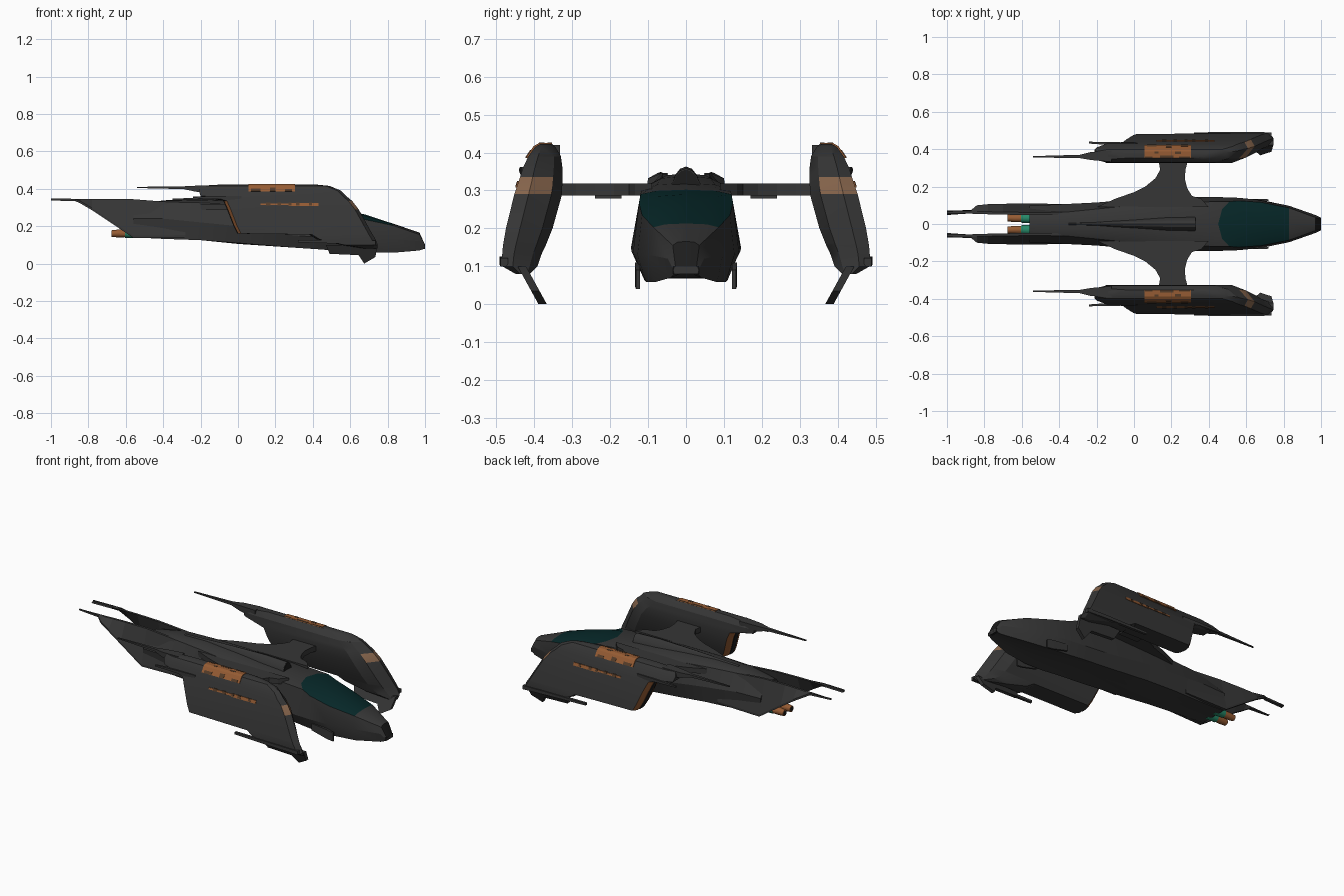
import bpy, bmesh, math

if "Cube" in bpy.data.objects:
    bpy.data.objects.remove(bpy.data.objects["Cube"])


def material(name, rgb):
    m = bpy.data.materials.new(name)
    m.diffuse_color = (*rgb, 1)
    m.use_nodes = True
    m.node_tree.nodes["Principled BSDF"].inputs["Base Color"].default_value = m.diffuse_color
    return m


GREY = material("charcoal hull", (0.037, 0.037, 0.037))
DARK = material("dark intake", (0.012, 0.012, 0.012))
TEAL = material("teal glass", (0.002, 0.021, 0.022))
ORANGE = material("burnt orange", (0.30, 0.105, 0.033))
BROWN = material("worn brown", (0.09, 0.045, 0.022))
TAN = material("tan band", (0.25, 0.135, 0.075))
GREEN = material("green engine glow", (0.02, 0.25, 0.14))


def finish(name, bm, mats, mirror, smooth):
    bmesh.ops.recalc_face_normals(bm, faces=bm.faces)
    me = bpy.data.meshes.new(name)
    bm.to_mesh(me)
    bm.free()
    for m in mats:
        me.materials.append(m)
    ob = bpy.data.objects.new(name, me)
    bpy.context.collection.objects.link(ob)
    if smooth:
        bpy.ops.object.select_all(action='DESELECT')
        ob.select_set(True)
        bpy.context.view_layer.objects.active = ob
        bpy.ops.object.shade_smooth_by_angle(angle=math.radians(smooth))
    if mirror:
        ob.modifiers.new("mirror", 'MIRROR').use_axis = (False, True, False)
    return ob


def loft(name, rings, mats, rule=None, mirror=True, smooth=0):
    """Skin closed rings of points; rule(ring, side) picks the material."""
    bm = bmesh.new()
    rows = [[bm.verts.new(p) for p in r] for r in rings]
    n = len(rows[0])
    for i in range(len(rows) - 1):
        for j in range(n):
            k = (j + 1) % n
            f = bm.faces.new((rows[i][j], rows[i][k], rows[i + 1][k], rows[i + 1][j]))
            f.material_index = rule(i, j) if rule else 0
    bm.faces.new(rows[0][::-1])
    bm.faces.new(rows[-1])
    return finish(name, bm, mats, mirror, smooth)


def rect(x, y0, y1, z0, z1):
    return [(x, y0, z0), (x, y1, z0), (x, y1, z1), (x, y0, z1)]


def box(name, x0, x1, y0, y1, z0, z1, mat, mirror=True):
    return loft(name, [rect(x0, y0, y1, z0, z1), rect(x1, y0, y1, z0, z1)], [mat], mirror=mirror)


# Fuselage: x, top z, shoulder y z, widest y z, lower y z, keel z
stations = [
    (1.0, .10, .028, .10, .033, .09, .03, .08, .08),
    (.97, .166, .035, .155, .048, .12, .04, .07, .078),
    (.83, .213, .086, .203, .097, .13, .082, .058, .07),
    (.68, .262, .116, .235, .128, .13, .105, .058, .068),
    (.56, .290, .124, .267, .140, .135, .11, .064, .073),
    (.45, .302, .120, .290, .144, .14, .11, .075, .083),
    (.30, .320, .118, .302, .145, .15, .11, .085, .09),
    (.0, .338, .10, .315, .132, .20, .11, .11, .105),
    (-.2, .345, .08, .325, .115, .22, .10, .125, .125),
    (-.4, .338, .06, .33, .105, .24, .09, .132, .135),
    (-.56, .31, .05, .30, .098, .24, .085, .14, .14)]
rings = []
for x, zt, ys, zs, yw, zw, yl, zl, zk in stations:
    back = .06 if x == .45 else 0      # canopy's rear edge sweeps to a point
    half = [(x + back * .35, ys * .65, zt - (zt - zs) * .25), (x + back, ys, zs),
            (x, yw, zw), (x, yl, zl), (x, yl * .5, zk)]
    rings.append([(x, 0, zt)] + half + [(x, 0, zk)] + [(a, -y, z) for a, y, z in reversed(half)])


def hull_paint(i, j):
    if j in (0, 1, 10, 11):
        return 1 if 2 <= i <= 4 else 2 if i == 0 else 0   # glass strips, dark nose mouth
    return 0


loft("fuselage", rings, [GREY, TEAL, DARK], hull_paint, mirror=False, smooth=22)
box("nose_intake", .95, 1.0, -.034, .034, .079, .10, DARK, mirror=False)


# Dorsal spine with a round front
def arch(x, w, z0, z1):
    return [(x, w * math.cos(a * math.pi / 8), z0 + (z1 - z0) * math.sin(a * math.pi / 8)) for a in range(9)]


loft("dorsal_spine", [arch(.325, .04, .29, .358), arch(.18, .04, .29, .363),
                      arch(-.05, .025, .30, .358), arch(-.35, .008, .31, .347)],
     [GREY], mirror=False, smooth=30)
loft("spine_intake", [arch(.32, .037, .295, .355), arch(.328, .037, .295, .355)], [DARK], mirror=False)

# Chin prongs
loft("chin_prong", [rect(.58, .122, .134, .07, .11), rect(.68, .122, .134, .045, .10),
                    rect(.72, .122, .132, .04, .09)], [GREY])


# Tail booms: sloped plates ending in thin spikes
def boom(x, ya, yb, zt, zb):
    return [(x, ya, zt), (x, ya + .014, zt), (x, yb, zb + .012), (x, yb, zb), (x, yb - .018, zb)]


loft("tail_boom", [boom(-.28, .05, .105, .322, .14), boom(-.56, .048, .11, .344, .137),
                   boom(-.70, .05, .108, .346, .232), boom(-.78, .052, .106, .345, .285),
                   boom(-.84, .054, .10, .344, .32), boom(-.87, .055, .075, .344, .334),
                   boom(-1.0, .057, .066, .342, .337)], [GREY])


# Engines: copper nozzles with glowing collars
def circle(x, y, z, r):
    return [(x, y + r * math.cos(a * math.pi / 6), z + r * math.sin(a * math.pi / 6)) for a in range(12)]


loft("engine_collar", [circle(-.54, .031, .164, .028), circle(-.605, .031, .162, .024)], [GREEN], smooth=30)
loft("engine_nozzle", [circle(-.59, .031, .162, .021), circle(-.64, .031, .161, .021),
                       circle(-.675, .032, .16, .018)], [ORANGE], smooth=30)
loft("nozzle_bore", [circle(-.67, .032, .16, .012), circle(-.677, .032, .16, .012)], [DARK])

# Wings: one swept plate outline per side
plan = [(.40, .09), (.36, .135), (.31, .15), (.285, .19), (.272, .24), (.275, .29), (.29, .345),
        (.13, .345), (.14, .29), (.115, .245), (.06, .20), (0, .17), (-.1, .135), (-.2, .09)]
loft("wing", [[(x, y, .287) for x, y in plan], [(x, y, .318) for x, y in plan]], [GREY])
box("wing_pod", .12, .25, .17, .24, .279, .29, GREY)

# Nacelles: stacked plan sections: z, rear x, front x, inner y, outer y
levels = [
    (.08, .68, .745, .412, .45), (.10, .55, .747, .392, .485), (.13, .42, .735, .382, .485),
    (.155, .38, .72, .37, .483), (.16, 0, .717, .368, .482), (.20, -.02, .695, .352, .475),
    (.29, -.055, .645, .327, .453), (.335, -.075, .61, .326, .438), (.36, -.20, .58, .326, .43),
    (.39, -.21, .55, .33, .416), (.415, -.20, .49, .345, .398), (.422, -.1, .42, .352, .385)]


def section(z, r, f, yi, yo):
    w, d = yo - yi, min(.12, .45 * (f - r))
    b = .055 if z > .35 else .016
    return [(r, yi + .2 * w, z), (r + b, yi, z), (f - d, yi, z), (f - .4 * d, yi + .22 * w, z),
            (f, yi + .7 * w, z), (f - .02, yo, z), (r + b, yo, z), (r, yi + .8 * w, z)]


def paint(i, j):
    if i == 6 and j in (3, 4):
        return 1                       # tan band round the front
    return 2 if j in (0, 6, 7) and 4 <= i <= 6 else 0   # orange rear vent frame


loft("nacelle", [section(*l) for l in levels], [GREY, TAN, ORANGE], paint, smooth=22)
# dark louver inside the orange rear frame
loft("nacelle_rear_louver", [[(r - .004, yi + .35 * (yo - yi), z), (r - .004, yi + .65 * (yo - yi), z),
                              (r + .01, yi + .65 * (yo - yi), z), (r + .01, yi + .35 * (yo - yi), z)]
                             for z, r, f, yi, yo in levels[4:8]], [DARK])


def outer_y(z):
    for a, b in zip(levels, levels[1:]):
        if a[0] <= z <= b[0]:
            return a[4] + (b[4] - a[4]) * (z - a[0]) / (b[0] - a[0])


# Thin plates lying on the nacelle skin
def skin_plate(name, x0, x1, z0, z1, mat, lift=.003):
    a, b = outer_y(z0), outer_y(z1)
    loft(name, [[(x, a - .004, z0), (x, a + lift, z0), (x, b + lift, z1), (x, b - .004, z1)]
                for x in (x0, x1)], [mat])


skin_plate("side_stripe_rear", .12, .27, .312, .322, ORANGE)
skin_plate("side_stripe_front", .27, .43, .308, .325, ORANGE)
for n, (x0, x1) in enumerate([(.15, .175), (.21, .23), (.27, .285), (.31, .33), (.38, .395)]):
    skin_plate("stripe_wear_%d" % n, x0, x1, .311, .3255, BROWN, .0045)

# Orange roof panel with worn patches
roof = [(.350, .416), (.354, .425), (.388, .425), (.402, .417), (.423, .386), (.414, .384), (.38, .418)]
loft("roof_panel", [[(x, y, z) for y, z in roof] for x in (.055, .305)], [ORANGE])
for n, (x0, x1, y0, y1) in enumerate([(.06, .10, .354, .362), (.14, .21, .354, .366), (.24, .30, .354, .361),
                                      (.11, .13, .377, .388), (.22, .25, .374, .388)]):
    box("roof_patch_%d" % n, x0, x1, y0, y1, .42, .4262, BROWN)
for n, (x0, x1, t) in enumerate([(.07, .12, .55), (.17, .20, .35), (.25, .29, .6)]):
    ya, za = .402 + .021 * t, .417 - .031 * t    # patches on the sloped outer side
    loft("slope_patch_%d" % n, [[(x, ya, za), (x, ya + .0015, za + .001), (x, .4245, .387), (x, .421, .385)]
                                for x in (x0, x1)], [BROWN])

# Nacelle spikes, side rail and lower fin
loft("upper_spike", [rect(-.12, .332, .392, .37, .42), rect(-.23, .342, .385, .385, .416),
                     rect(-.29, .352, .370, .398, .413), rect(-.54, .356, .363, .404, .410)], [GREY])
loft("lower_spike", [rect(.02, .41, .434, .335, .362), rect(-.10, .42, .438, .345, .362),
                     rect(-.24, .430, .440, .35, .358)], [GREY])
loft("side_rail", [rect(.32, .475, .490, .113, .126), rect(.60, .475, .492, .105, .125),
                   rect(.735, .47, .490, .10, .122)], [GREY])
fin = [(.47, .10), (.49, .052), (.645, .045), (.675, 0), (.735, .035), (.745, .10)]
loft("lower_fin", [[(x, .425 - (.085 - z) * .55 + t, z) for x, z in fin] for t in (-.011, .011)], [GREY])
